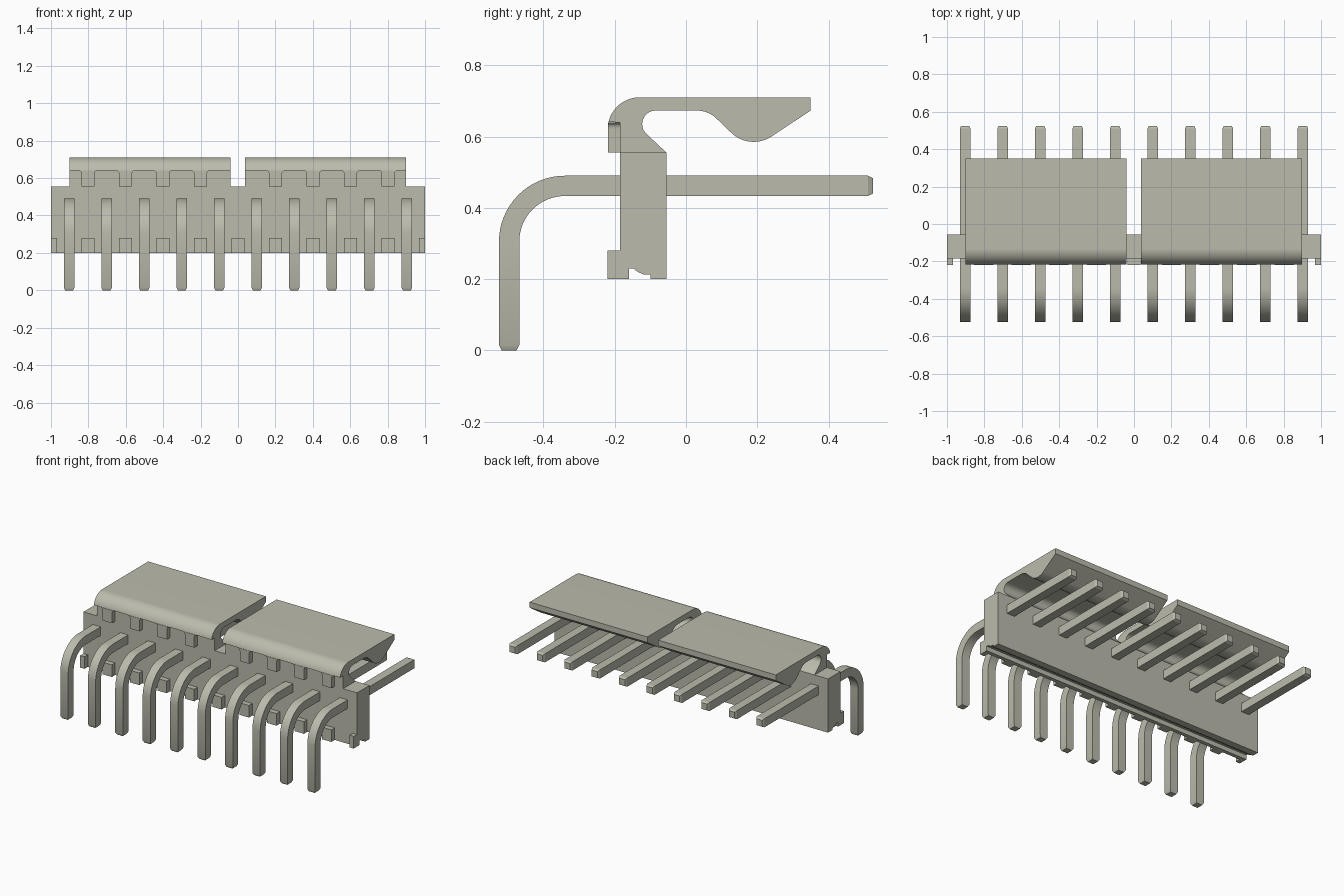
import bpy, bmesh
from math import sin, cos, pi, radians
from mathutils import Vector

cube = bpy.data.objects.get("Cube")
if cube:
    bpy.data.objects.remove(cube, do_unlink=True)

# Single plastic-like colour
mat = bpy.data.materials.new("warm grey")
mat.use_nodes = True
grey = (0.5, 0.5, 0.42, 1)
mat.diffuse_color = grey
mat.node_tree.nodes["Principled BSDF"].inputs["Base Color"].default_value = grey

PITCH = 0.2006


def add_object(name, mesh, x=0):
    obj = bpy.data.objects.new(name, mesh)
    obj.location.x = x
    bpy.context.collection.objects.link(obj)
    return obj


def finish(bm, name):
    bmesh.ops.recalc_face_normals(bm, faces=bm.faces)
    mesh = bpy.data.meshes.new(name)
    bm.to_mesh(mesh)
    bm.free()
    mesh.materials.append(mat)
    return mesh


def smooth(obj):
    bpy.ops.object.select_all(action='DESELECT')
    obj.select_set(True)
    bpy.context.view_layer.objects.active = obj
    bpy.ops.object.shade_smooth_by_angle(angle=radians(30))


def arc(cy, cz, r, start, end, n=12):
    angles = [radians(start + (end - start) * i / n) for i in range(n + 1)]
    return [(cy + r * cos(a), cz + r * sin(a)) for a in angles]


def prism(name, points, offset, depth, x=0):
    """Extrude a closed outline of 3D points."""
    bm = bmesh.new()
    face = bm.faces.new([bm.verts.new(p) for p in points])
    out = bmesh.ops.extrude_face_region(bm, geom=[face])
    moved = [v for v in out["geom"] if isinstance(v, bmesh.types.BMVert)]
    bmesh.ops.translate(bm, verts=moved, vec=Vector(offset) * depth)
    return add_object(name, finish(bm, name), x)


def prism_x(name, profile, x0, x1):
    return prism(name, [(x0, y, z) for y, z in profile], (1, 0, 0), x1 - x0)


# Housing wall with a groove along its underside
body = [(-0.185, 0.2), (-0.16, 0.2), (-0.16, 0.23), (-0.148, 0.23),
        (-0.135, 0.22), (-0.12, 0.213), (-0.1, 0.213), (-0.1, 0.2),
        (-0.055, 0.2), (-0.055, 0.555), (-0.185, 0.555)]
prism_x("housing", body, -1, 1)

# Lower feet between the pins, halved at the housing ends
foot = [(-0.22, 0.2), (-0.185, 0.2), (-0.185, 0.28), (-0.22, 0.28)]
for k in range(-5, 6):
    x = k * PITCH
    prism_x("lower_foot", foot, max(-1, x - 0.034), min(1, x + 0.034))

# Two hooked latches
latch = [(-0.185, 0.64), (-0.185, 0.555), (-0.055, 0.555)]
latch += arc(-0.085, 0.635, 0.038, 225, 90)
latch += arc(0.03, 0.593, 0.08, 90, 45)
latch += arc(0.19, 0.675, 0.09, 225, 303)
latch += [(0.35, 0.673), (0.35, 0.71)]
latch += arc(-0.13, 0.62, 0.09, 90, 167, 16)
for x0 in (-0.902, 0.037):
    smooth(prism_x("latch", latch, x0, x0 + 0.861))

# Upper ribs with filleted tops, dropping from the latch fronts
side = [(0.034, 0.555)] + arc(0.052, 0.622, 0.018, 180, 90, 5)
rib = side + [(-x, z) for x, z in reversed(side)]
for k in (-4, -3, -2, -1, 1, 2, 3, 4):
    prism("upper_rib", [(x, -0.2195, z) for x, z in rib], (0, 1, 0), 0.0345, k * PITCH)

# Right-angle pin: a square section swept along a bend, with tapered tips
H = 0.0285
path = [(-0.4965, 0, pi / 2, 0.021), (-0.4965, 0.015, pi / 2, H)]
path += [(y, z, pi / 2 - (pi / 2) * i / 16, H)
         for i, (y, z) in enumerate(arc(-0.34, 0.305, 0.1565, 180, 90, 16))]
path += [(0.511, 0.4615, 0, H), (0.525, 0.4615, 0, 0.021)]

bm = bmesh.new()
rings = []
for y, z, a, h in path:
    ring = []
    for sx, sn in ((-1, -1), (1, -1), (1, 1), (-1, 1)):
        ring.append(bm.verts.new((sx * h, y - sn * h * sin(a), z + sn * h * cos(a))))
    rings.append(ring)
for lower, upper in zip(rings, rings[1:]):
    for i in range(4):
        j = (i + 1) % 4
        bm.faces.new((lower[i], lower[j], upper[j], upper[i]))
bm.faces.new(rings[0])
bm.faces.new(rings[-1])
pin_mesh = finish(bm, "pin")
for i in range(10):
    pin = add_object("pin", pin_mesh, (i - 4.5) * PITCH)
smooth(pin)
for poly in pin_mesh.polygons:
    if poly.area < 0.0025 and abs(poly.normal.x) < 0.9 and poly.center.y > 0.5:
        poly.use_smooth = False
